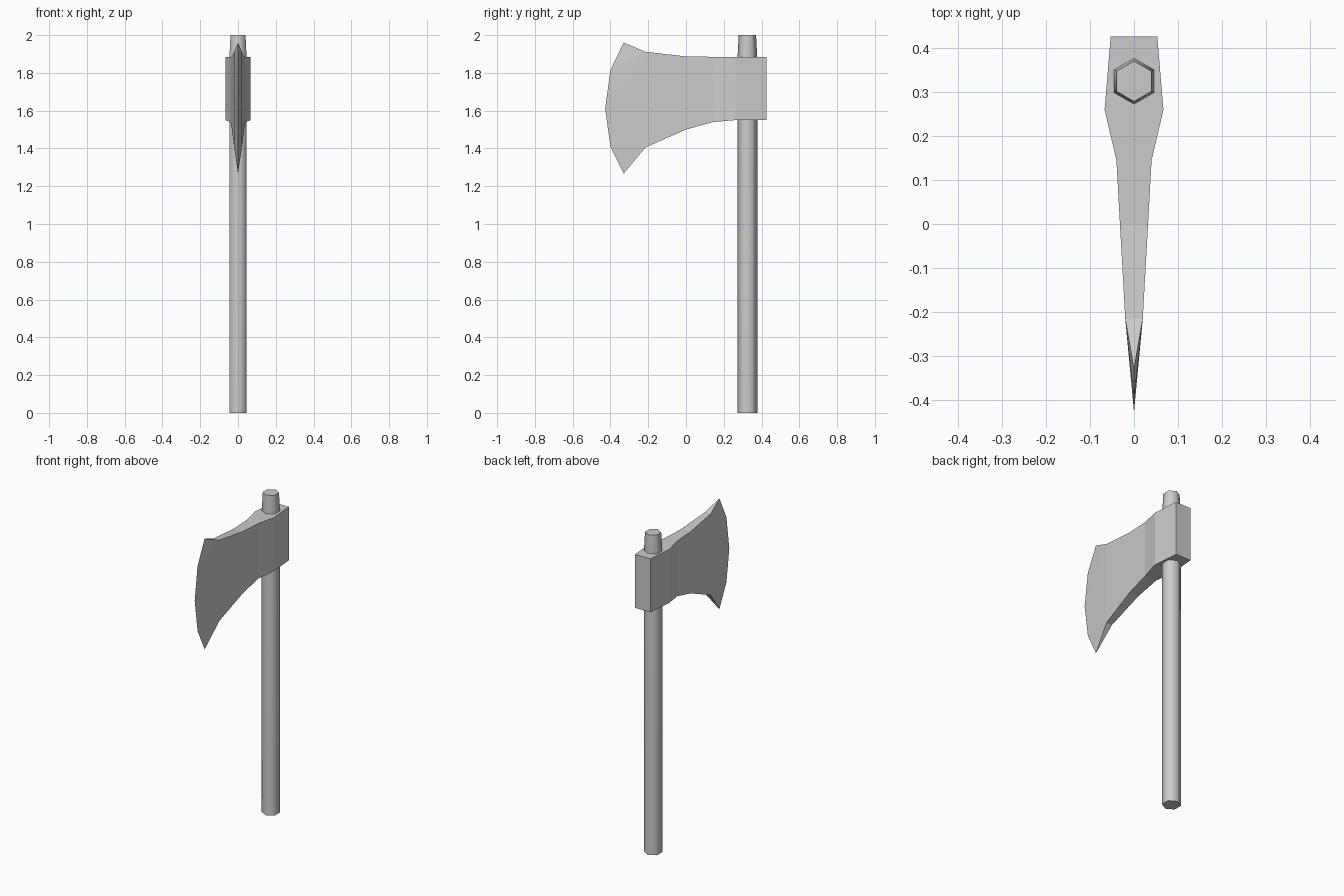
import bpy
import bmesh
import math

if "Cube" in bpy.data.objects:
    bpy.data.objects.remove(bpy.data.objects["Cube"], do_unlink=True)


def make_material(name, rgb):
    mat = bpy.data.materials.new(name)
    mat.use_nodes = True
    mat.diffuse_color = (*rgb, 1)
    mat.node_tree.nodes["Principled BSDF"].inputs["Base Color"].default_value = (*rgb, 1)
    return mat


def finish(bm, name, mat):
    bmesh.ops.recalc_face_normals(bm, faces=bm.faces)
    mesh = bpy.data.meshes.new(name)
    bm.to_mesh(mesh)
    bm.free()
    mesh.materials.append(mat)
    obj = bpy.data.objects.new(name, mesh)
    bpy.context.collection.objects.link(obj)
    return obj


grey = make_material("plain grey", (0.6, 0.6, 0.6))

# Handle: six-sided shaft with a tapered top end
SHAFT_Y = 0.325
bm = bmesh.new()
rings = []
for z, radius in ((0, 0.053), (1.87, 0.053), (2.0, 0.046)):
    angles = [math.pi / 2 + i * math.pi / 3 for i in range(6)]
    rings.append([bm.verts.new((radius * math.cos(a), SHAFT_Y + radius * math.sin(a), z))
                  for a in angles])
for low, high in zip(rings, rings[1:]):
    for i in range(6):
        j = (i + 1) % 6
        bm.faces.new((low[i], low[j], high[j], high[i]))
bm.faces.new(rings[0])
bm.faces.new(rings[-1])
handle = finish(bm, "handle", grey)
bpy.context.view_layer.objects.active = handle
handle.select_set(True)
bpy.ops.object.shade_smooth_by_angle(angle=math.radians(65))
handle.select_set(False)

# Axe head: rectangular sections (y, half width, bottom, top) from poll to blade
sections = [
    (0.427, 0.053, 1.55, 1.885),
    (0.26, 0.067, 1.55, 1.885),
    (0.145, 0.04, 1.54, 1.885),
    (0.0, 0.032, 1.50, 1.887),
    (-0.215, 0.02, 1.405, 1.912),
]
# Cutting edge (y, z) from top to bottom
edge_points = [(-0.33, 1.96), (-0.40, 1.815), (-0.428, 1.61), (-0.40, 1.41), (-0.33, 1.267)]

bm = bmesh.new()
loops = [[bm.verts.new(p) for p in ((-w, y, lo), (w, y, lo), (w, y, hi), (-w, y, hi))]
         for y, w, lo, hi in sections]
for a, b in zip(loops, loops[1:]):
    for i in range(4):
        j = (i + 1) % 4
        bm.faces.new((a[i], a[j], b[j], b[i]))
bm.faces.new(loops[0])

# Blade bevels fan out to the cutting edge on both sides
edge = [bm.verts.new((0, y, z)) for y, z in edge_points]
left_low, right_low, right_high, left_high = loops[-1]
for high, low in ((left_high, left_low), (right_high, right_low)):
    for i in range(2):
        bm.faces.new((high, edge[i], edge[i + 1]))
        bm.faces.new((low, edge[i + 2], edge[i + 3]))
    bm.faces.new((high, edge[2], low))
bm.faces.new((left_high, right_high, edge[0]))
bm.faces.new((left_low, right_low, edge[4]))
finish(bm, "axe_head", grey)
